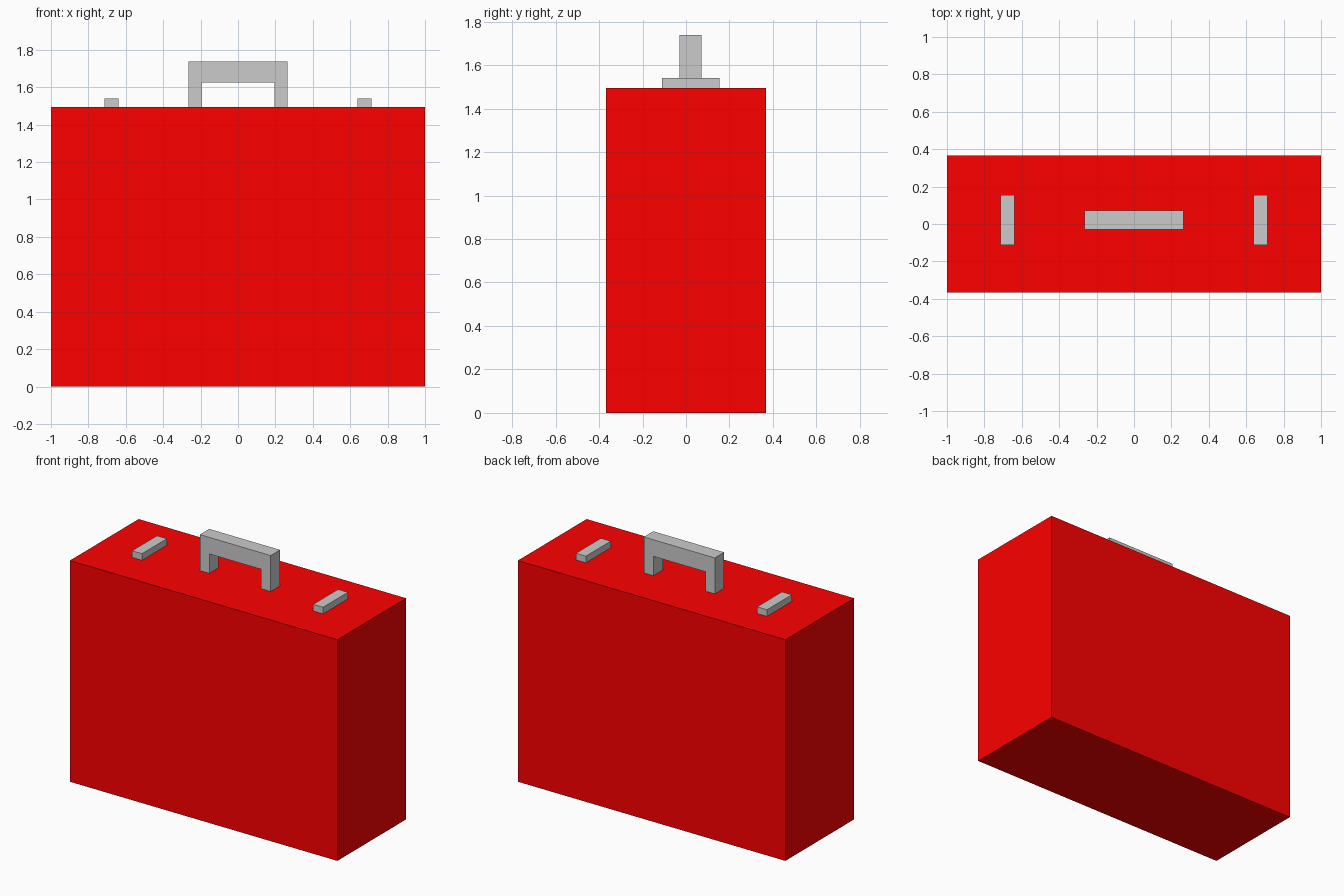
import bpy, bmesh

if "Cube" in bpy.data.objects:
    bpy.data.objects.remove(bpy.data.objects["Cube"])

BODY_TOP = 1.495


def extrude_profile(name, profile, y0, y1):
    """Solid from an x-z outline, extruded from y0 to y1."""
    bm = bmesh.new()
    face = bm.faces.new([bm.verts.new((x, y0, z)) for x, z in profile])
    ext = bmesh.ops.extrude_face_region(bm, geom=[face], use_keep_orig=True)
    verts = [g for g in ext["geom"] if isinstance(g, bmesh.types.BMVert)]
    bmesh.ops.translate(bm, verts=verts, vec=(0, y1 - y0, 0))
    bmesh.ops.recalc_face_normals(bm, faces=bm.faces)
    mesh = bpy.data.meshes.new(name)
    bm.to_mesh(mesh)
    bm.free()
    obj = bpy.data.objects.new(name, mesh)
    bpy.context.collection.objects.link(obj)
    return obj


def box(name, x0, x1, y0, y1, z0, z1):
    return extrude_profile(name, [(x0, z0), (x1, z0), (x1, z1), (x0, z1)], y0, y1)


# Red case
red = bpy.data.materials.new("red")
red.diffuse_color = (1, 0, 0, 1)
red.use_nodes = True
red.node_tree.nodes["Principled BSDF"].inputs["Base Color"].default_value = red.diffuse_color
case = box("case_body", -1, 1, -0.367, 0.367, 0, BODY_TOP)
case.data.materials.append(red)

# Carrying handle: square arch, slightly behind the centre line
half = [(0.265, 1.738), (0.265, BODY_TOP), (0.194, BODY_TOP), (0.194, 1.626)]
arch = half + [(-x, z) for x, z in reversed(half)]
extrude_profile("handle", arch, -0.029, 0.071)

# Latch bars on both sides
for side, x in (("left", -0.677), ("right", 0.677)):
    box(side + "_latch", x - 0.037, x + 0.037, -0.111, 0.155, BODY_TOP, 1.54)
